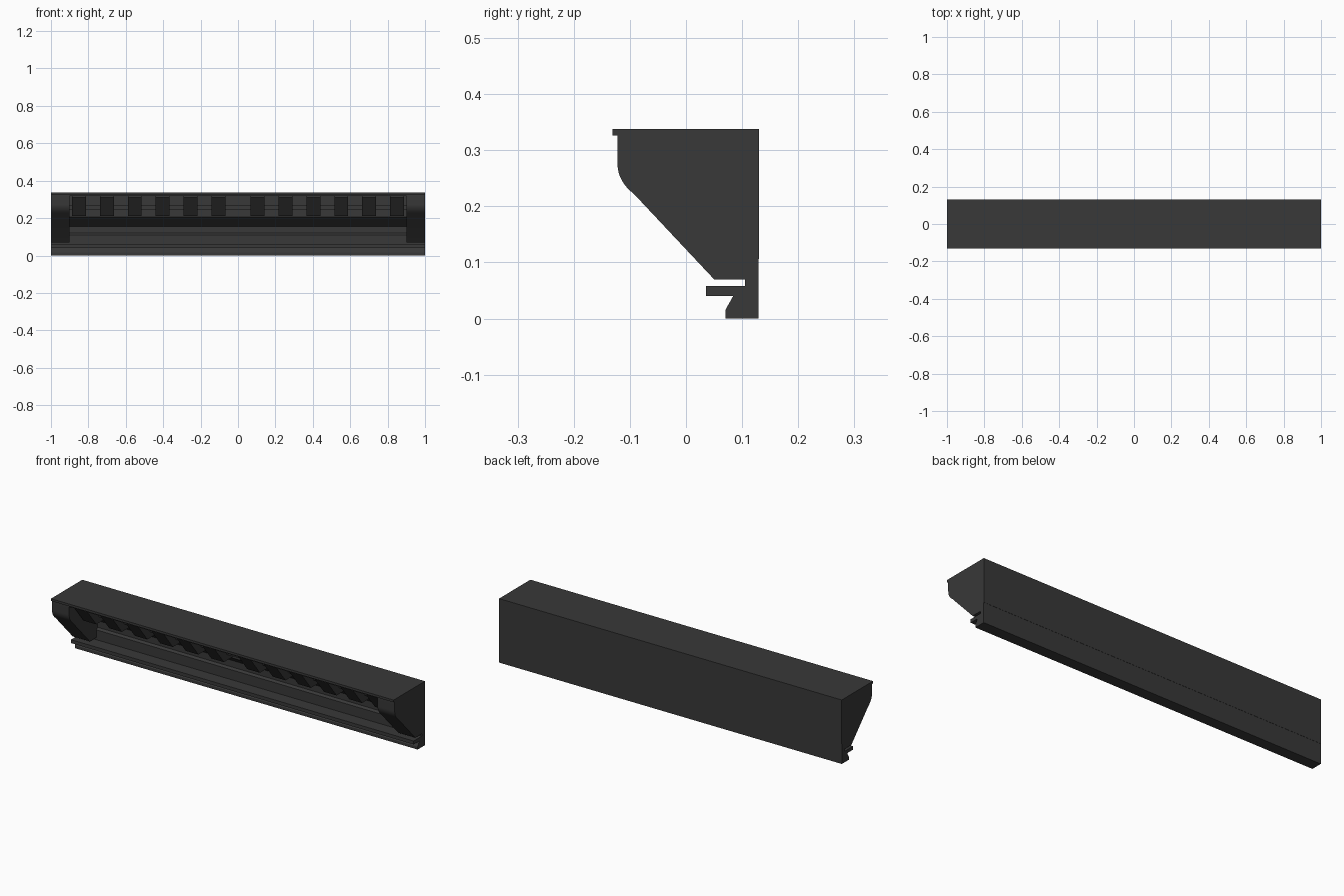
import bpy, bmesh, math

if "Cube" in bpy.data.objects:
    bpy.data.objects.remove(bpy.data.objects["Cube"])

mat = bpy.data.materials.new("dark_grey")
mat.diffuse_color = (0.04, 0.04, 0.04, 1)
mat.use_nodes = True
mat.node_tree.nodes["Principled BSDF"].inputs["Base Color"].default_value = mat.diffuse_color


def extrude_profile(name, pts, x0, x1, smooth=False):
    """Extrude a closed (y, z) profile along x."""
    bm = bmesh.new()
    a = [bm.verts.new((x0, y, z)) for y, z in pts]
    face = bm.faces.new(a)
    res = bmesh.ops.extrude_face_region(bm, geom=[face])
    for v in res["geom"]:
        if isinstance(v, bmesh.types.BMVert):
            v.co.x = x1
    bmesh.ops.recalc_face_normals(bm, faces=bm.faces[:])
    me = bpy.data.meshes.new(name)
    bm.to_mesh(me)
    bm.free()
    ob = bpy.data.objects.new(name, me)
    bpy.context.collection.objects.link(ob)
    me.materials.append(mat)
    if smooth:
        bpy.ops.object.select_all(action='DESELECT')
        ob.select_set(True)
        bpy.context.view_layer.objects.active = ob
        bpy.ops.object.shade_smooth_by_angle(angle=math.radians(30))
    return ob


def rect(y0, y1, z0, z1):
    return [(y0, z0), (y1, z0), (y1, z1), (y0, z1)]


# Top plate with a front lip, and back panel
extrude_profile("top_plate", [(-0.131, 0.326), (-0.122, 0.326), (-0.122, 0.332),
                              (0.115, 0.332), (0.115, 0.338), (-0.131, 0.338)], -1, 1)
extrude_profile("back_panel", rect(0.115, 0.130, 0.106, 0.338), -1, 1)

# Lower rail with ledge and hooked foot
extrude_profile("lower_rail", [
    (0.129, 0.0), (0.070, 0.0), (0.070, 0.015), (0.084, 0.040), (0.036, 0.040),
    (0.036, 0.058), (0.105, 0.058), (0.105, 0.110), (0.115, 0.120), (0.129, 0.120)], -1, 1)

# End caps: vertical front, rounded shoulder, slope to the bottom
cap = [(0.115, 0.070), (0.115, 0.332), (-0.122, 0.332), (-0.122, 0.275)]
cy, cz, r = -0.022, 0.275, 0.100
# arc eases from the vertical front into the 45 degree slope
for i in range(1, 9):
    t = math.radians(45 * i / 8)
    cap.append((cy - r * math.cos(t), cz - 0.75 * r * math.sin(t)))
cap.append((0.050, 0.070))
for side, name in ((-1, "end_cap_left"), (1, "end_cap_right")):
    extrude_profile(name, cap, side * 0.9, side * 1.0, smooth=True)

# Inner housing with sloped underside, and the rail seen between the teeth
extrude_profile("inner_housing", [(0.115, 0.155), (0.050, 0.205), (0.050, 0.332),
                                  (0.115, 0.332)], -0.9, 0.9)
extrude_profile("tooth_rail", rect(0.000, 0.050, 0.243, 0.270), -0.9, 0.9)
extrude_profile("front_fascia", rect(-0.122, -0.110, 0.318, 0.332), -0.9, 0.9)

# Row of slanted teeth, mirrored about the centre gap
tooth = [(-0.100, 0.332), (-0.100, 0.310), (-0.020, 0.210), (0.050, 0.210), (0.050, 0.332)]
for side in (-1, 1):
    for i in range(6):
        c = side * (0.105 + i * 0.149)
        extrude_profile(f"tooth_{'left' if side < 0 else 'right'}_{i + 1}",
                        tooth, c - 0.037, c + 0.037)
